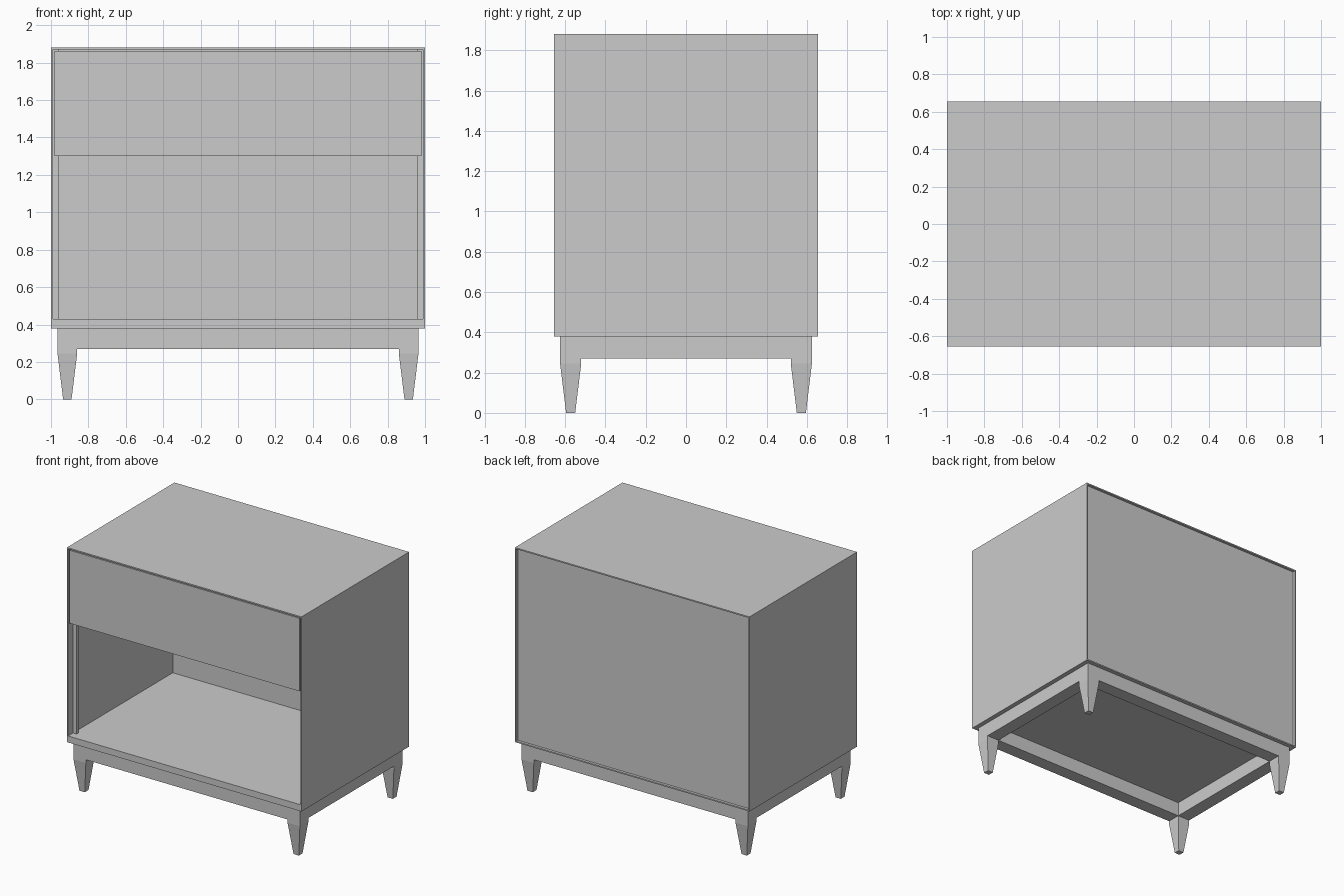
import bpy, bmesh

if "Cube" in bpy.data.objects:
    bpy.data.objects.remove(bpy.data.objects["Cube"])


def obj_from_bmesh(name, bm):
    bmesh.ops.recalc_face_normals(bm, faces=bm.faces)
    mesh = bpy.data.meshes.new(name)
    bm.to_mesh(mesh)
    bm.free()
    ob = bpy.data.objects.new(name, mesh)
    bpy.context.collection.objects.link(ob)
    return ob


def box(name, x, y, z):
    """Box from (min, max) ranges on each axis."""
    bm = bmesh.new()
    bmesh.ops.create_cube(bm, size=1)
    for v in bm.verts:
        v.co = [r[0] if c < 0 else r[1] for c, r in zip(v.co, (x, y, z))]
    return obj_from_bmesh(name, bm)


def leg(name, cx, cy):
    """Square leg: straight block on top, tapered below."""
    bm = bmesh.new()
    rings = []
    for h, z in ((0.0225, 0), (0.0525, 0.245), (0.0525, 0.38)):
        rings.append([bm.verts.new((cx + sx * h, cy + sy * h, z))
                      for sx, sy in ((-1, -1), (1, -1), (1, 1), (-1, 1))])
    for a, b in zip(rings, rings[1:]):
        for i in range(4):
            j = (i + 1) % 4
            bm.faces.new((a[i], a[j], b[j], b[i]))
    bm.faces.new(rings[0])
    bm.faces.new(rings[-1])
    return obj_from_bmesh(name, bm)


D = 0.655   # half depth of the cabinet
T = 0.01    # visible panel thickness
IN = 1 - T  # inner half width

# Cabinet shell
box("top_panel", (-1, 1), (-D, D), (1.87, 1.88))
box("bottom_panel", (-1, 1), (-D, D), (0.38, 0.39))
box("floor_board", (-IN, IN), (-D, 0.62), (0.39, 0.43))
box("back_panel", (-IN, IN), (0.62, 0.635), (0.39, 1.87))

# Drawer front and the shelf behind it
box("drawer_front", (-0.98, 0.98), (-D + 0.003, -0.60), (1.30, 1.863))
box("drawer_shelf", (-IN, IN), (-0.57, 0.62), (1.305, 1.33))

for side, s in (("left", -1), ("right", 1)):
    # Side panels and the slim posts just inside the opening
    box(side + "_side_panel", sorted((s * IN, s)), (-D, D), (0.39, 1.87))
    box(side + "_post", sorted((s * 0.96, s * IN)), (-0.595, -0.57), (0.43, 1.87))
    # Side rails of the base
    box(side + "_rail", sorted((s * 0.86, s * 0.965)), (-0.52, 0.52), (0.27, 0.38))
    for end, e in (("front", -1), ("back", 1)):
        leg(f"{end}_{side}_leg", s * 0.9125, e * 0.5725)

# Front and back rails of the base
for end, e in (("front", -1), ("back", 1)):
    box(end + "_rail", (-0.86, 0.86), sorted((e * 0.52, e * 0.625)), (0.27, 0.38))
